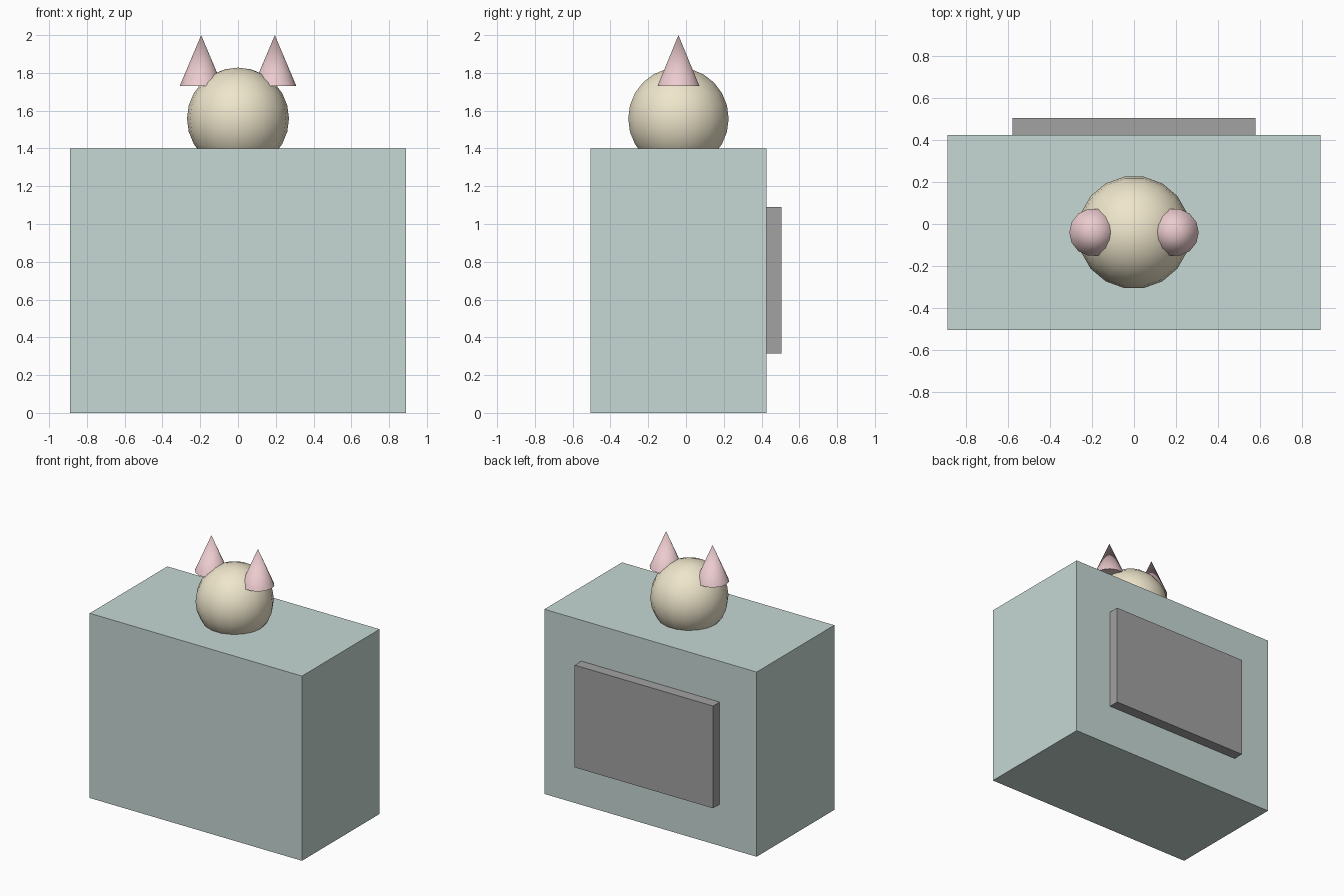
import bpy
from math import radians

if "Cube" in bpy.data.objects:
    bpy.data.objects.remove(bpy.data.objects["Cube"])

CY = -0.04  # depth centre of the body, head and ears


def paint(obj, name, rgb):
    mat = bpy.data.materials.get(name) or bpy.data.materials.new(name)
    mat.diffuse_color = (*rgb, 1)
    mat.use_nodes = True
    mat.node_tree.nodes["Principled BSDF"].inputs["Base Color"].default_value = mat.diffuse_color
    obj.data.materials.append(mat)


def box(name, lo, hi):
    bpy.ops.mesh.primitive_cube_add(size=1, location=[(a + b) / 2 for a, b in zip(lo, hi)])
    obj = bpy.context.object
    obj.name = name
    obj.scale = [b - a for a, b in zip(lo, hi)]
    bpy.ops.object.transform_apply(location=False, rotation=False, scale=True)
    return obj


# Big boxy body, with a dark panel on its back
paint(box("body", (-0.89, -0.505, 0), (0.89, 0.425, 1.4)), "teal", (0.57, 0.69, 0.66))
paint(box("back_panel", (-0.58, 0.425, 0.315), (0.58, 0.505, 1.09)), "dark_grey", (0.36, 0.36, 0.36))

# Round head sunk into the top of the body
bpy.ops.mesh.primitive_uv_sphere_add(segments=18, ring_count=12, radius=0.27,
                                     location=(0, CY, 1.558), rotation=(0, 0, radians(90)))
head = bpy.context.object
head.name = "head"
bpy.ops.object.shade_smooth()
paint(head, "cream", (0.86, 0.79, 0.60))

# Pair of cone ears
for side, x in (("left", -0.195), ("right", 0.195)):
    bpy.ops.mesh.primitive_cone_add(vertices=14, radius1=0.114, depth=0.27,
                                    location=(x, CY, 1.865), rotation=(0, 0, radians(90)))
    ear = bpy.context.object
    ear.name = f"ear_{side}"
    bpy.ops.object.shade_smooth_by_angle(angle=radians(30))
    paint(ear, "pink", (0.84, 0.60, 0.62))
